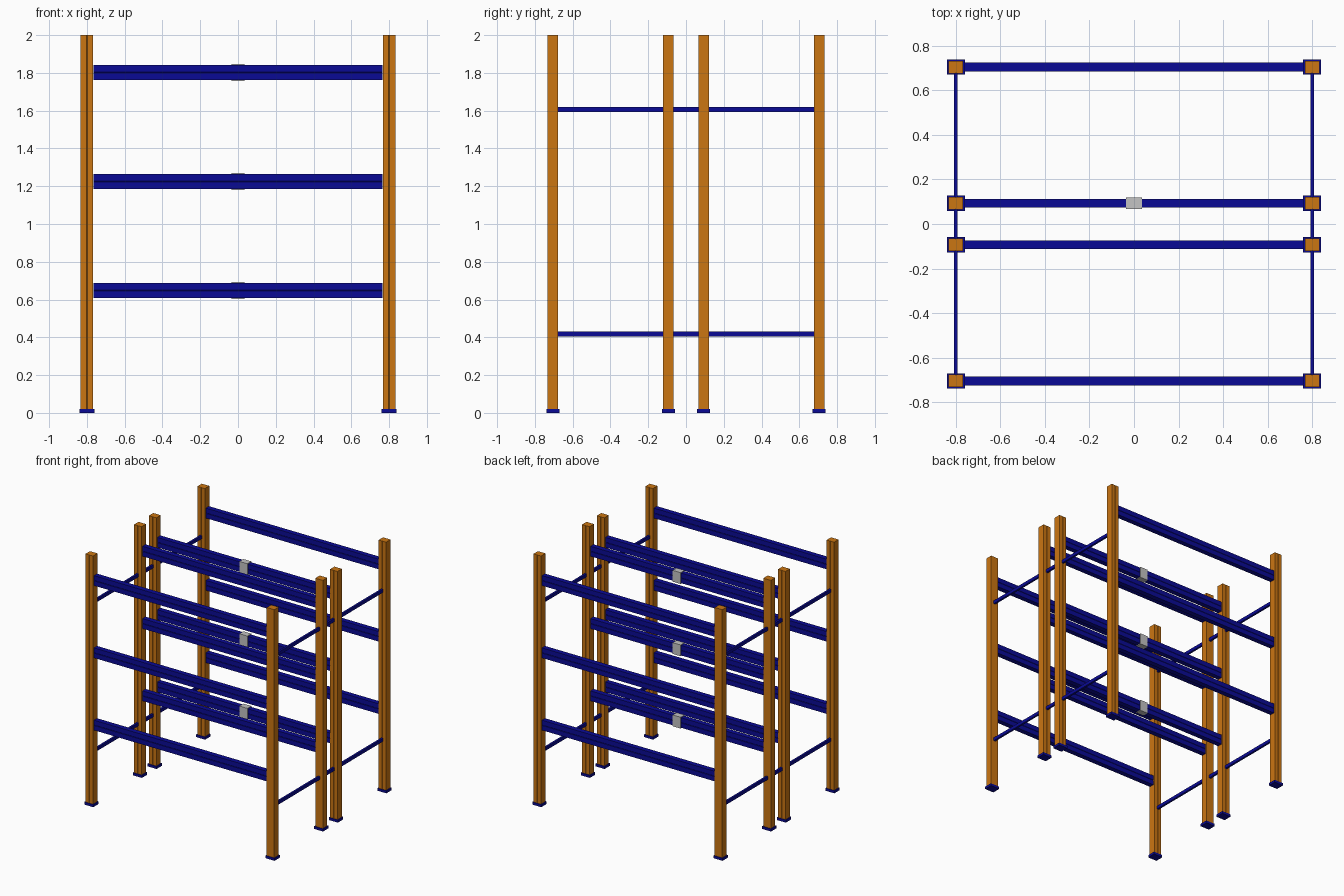
import bpy

cube = bpy.data.objects.get("Cube")
if cube:
    bpy.data.objects.remove(cube, do_unlink=True)


def material(name, rgb):
    mat = bpy.data.materials.new(name)
    mat.use_nodes = True
    mat.diffuse_color = (*rgb, 1)
    mat.node_tree.nodes["Principled BSDF"].inputs["Base Color"].default_value = (*rgb, 1)
    return mat


ORANGE = material("orange steel", (0.60, 0.18, 0.006))
BLUE = material("blue steel", (0.003, 0.003, 0.30))
GREY = material("grey steel", (0.55, 0.55, 0.55))


def prism(name, profile, axis, start, end, centre, mat):
    """Extrude a closed 2D profile along one axis, offset by centre."""
    def place(a, b, t):
        p = (t, a, b) if axis == "x" else (a, b, t)
        return [p[i] + centre[i] for i in range(3)]
    n = len(profile)
    verts = [place(a, b, t) for t in (start, end) for a, b in profile]
    faces = [tuple(reversed(range(n))), tuple(range(n, 2 * n))]
    faces += [(i, (i + 1) % n, (i + 1) % n + n, i + n) for i in range(n)]
    mesh = bpy.data.meshes.new(name)
    mesh.from_pydata(verts, [], faces)
    mesh.materials.append(mat)
    obj = bpy.data.objects.new(name, mesh)
    bpy.context.collection.objects.link(obj)
    return obj


def box(name, size, centre, mat):
    x, y, z = (s / 2 for s in size)
    return prism(name, [(-x, -y), (x, -y), (x, y), (-x, y)], "z", -z, z, centre, mat)


POST_X, POST_W, POST_D = 0.80, 0.066, 0.056
OUTER_Y, INNER_Y = 0.705, 0.093
ROWS = {"front": -OUTER_Y, "front_inner": -INNER_Y, "back_inner": INNER_Y, "back": OUTER_Y}
LEVELS = {"lower": 0.648, "middle": 1.225, "upper": 1.802}

# Post section: a box with a fine seam down the front and back
w, d, g = POST_W / 2, POST_D / 2, 0.002
post_half = [(-w, -d), (-g, -d), (0, -d + g), (g, -d), (w, -d)]
post_section = post_half + [(-a, -b) for a, b in post_half]

# Beam section: a box with a fine seam along each side
bw, bh = 0.02, 0.04
beam_half = [(bw, -bh), (bw, -g), (bw - g, 0), (bw, g), (bw, bh)]
beam_section = beam_half + [(-a, -b) for a, b in beam_half]

for row, y in ROWS.items():
    # Posts on foot plates
    for side, x in (("right", -POST_X), ("left", POST_X)):
        prism(f"{row}_{side}_post", post_section, "z", 0.02, 2.0, (x, y, 0), ORANGE)
        box(f"{row}_{side}_foot_plate", (0.08, 0.068, 0.02), (x, y, 0.01), BLUE)
    # Shelf beams
    for level, z in LEVELS.items():
        prism(f"{row}_{level}_beam", beam_section, "x", -0.764, 0.764, (0, y, z), BLUE)

# Clips around the back inner beams
for level, z in LEVELS.items():
    box(f"{level}_clip", (0.07, 0.05, 0.09), (0, INNER_Y, z), GREY)

# Side braces between neighbouring posts
ys = list(ROWS.values())
for side, x in (("right", -POST_X), ("left", POST_X)):
    for level, z in (("lower", 0.417), ("upper", 1.606)):
        for bay, (y0, y1) in zip(("front", "middle", "back"), zip(ys, ys[1:])):
            box(f"{bay}_{side}_{level}_brace", (0.016, y1 - y0 - POST_D, 0.026),
                (x, (y0 + y1) / 2, z), BLUE)
